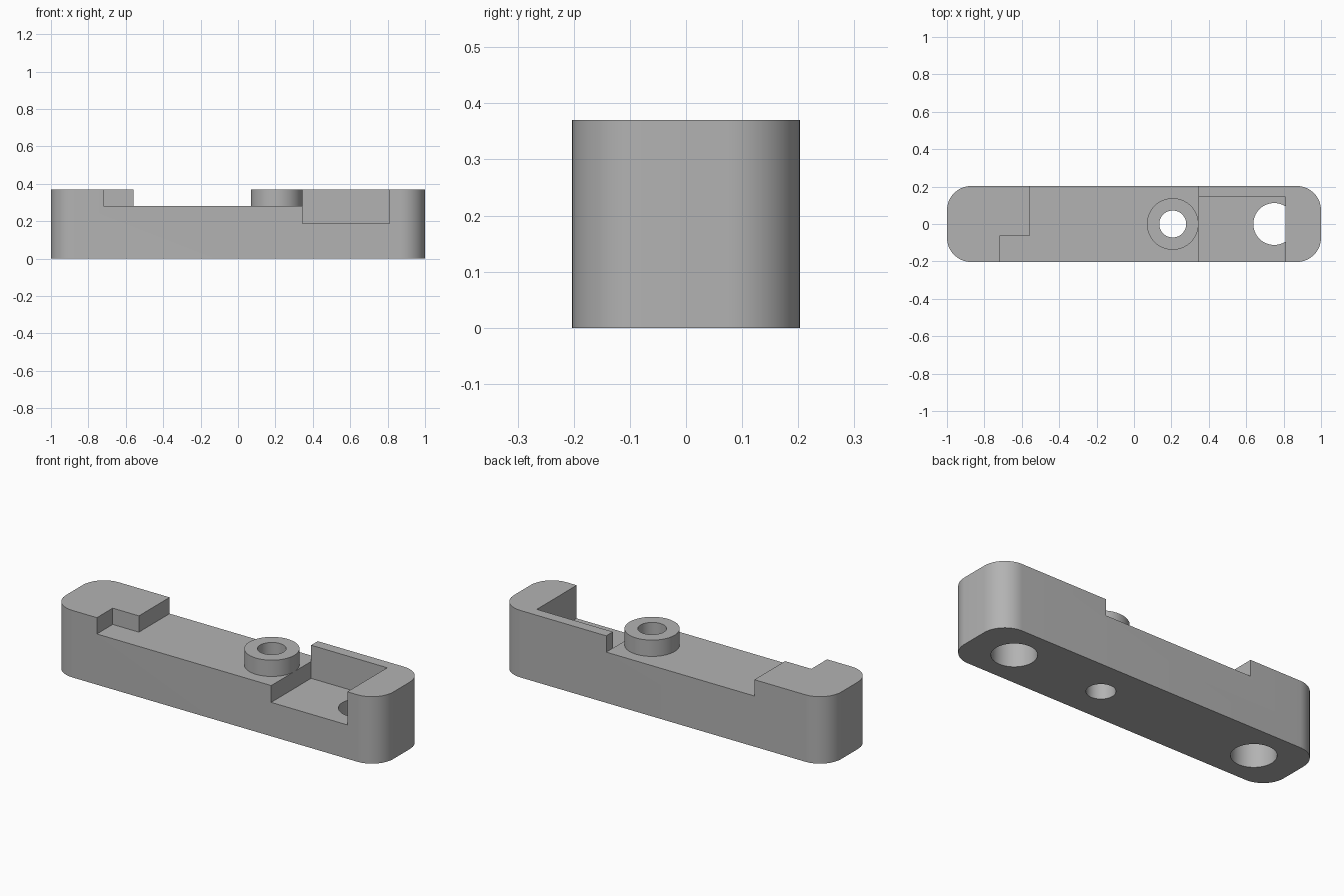
import bpy, bmesh
from math import cos, sin, pi, radians

if "Cube" in bpy.data.objects:
    bpy.data.objects.remove(bpy.data.objects["Cube"])

HALF_WIDTH, HEIGHT, DECK, FLOOR = 0.203, 0.37, 0.28, 0.187
CORNER = 0.13
BOSS_X = 0.207

grey = bpy.data.materials.new("plain grey")
grey.use_nodes = True
grey.diffuse_color = (0.45, 0.45, 0.45, 1)
grey.node_tree.nodes["Principled BSDF"].inputs["Base Color"].default_value = grey.diffuse_color


def prism(name, outline, z0, z1):
    """Extrude a counter-clockwise outline from z0 to z1."""
    bm = bmesh.new()
    base = bm.faces.new([bm.verts.new((x, y, z0)) for x, y in outline])
    top = bmesh.ops.extrude_face_region(bm, geom=[base])["geom"]
    verts = [v for v in top if isinstance(v, bmesh.types.BMVert)]
    bmesh.ops.translate(bm, verts=verts, vec=(0, 0, z1 - z0))
    bmesh.ops.recalc_face_normals(bm, faces=bm.faces)
    mesh = bpy.data.meshes.new(name)
    bm.to_mesh(mesh)
    bm.free()
    mesh.materials.append(grey)
    obj = bpy.data.objects.new(name, mesh)
    bpy.context.collection.objects.link(obj)
    return obj


def circle(x, radius, n=64):
    return [(x + radius * cos(2 * pi * i / n), radius * sin(2 * pi * i / n)) for i in range(n)]


def box(x0, x1, y0, y1):
    return [(x0, y0), (x1, y0), (x1, y1), (x0, y1)]


def rounded_bar(n=16):
    pts = []
    for k, (sx, sy) in enumerate([(1, 1), (-1, 1), (-1, -1), (1, -1)]):
        for i in range(n + 1):
            a = pi / 2 * (k + i / n)
            pts.append((sx * (1 - CORNER) + CORNER * cos(a),
                        sy * (HALF_WIDTH - CORNER) + CORNER * sin(a)))
    return pts


def activate(obj):
    bpy.ops.object.select_all(action='DESELECT')
    obj.select_set(True)
    bpy.context.view_layer.objects.active = obj


def cut(obj, outline, z0, z1):
    """Subtract a prism and discard the cutter."""
    cutter = prism("cutter", outline, z0, z1)
    cutter.hide_render = True
    mod = obj.modifiers.new("cut", 'BOOLEAN')
    mod.operation, mod.solver, mod.object = 'DIFFERENCE', 'EXACT', cutter
    activate(obj)
    bpy.ops.object.modifier_apply(modifier=mod.name)
    bpy.data.objects.remove(cutter)


# Round-ended bar
body = prism("bar_body", rounded_bar(), 0, HEIGHT)

# Lowered deck, stepping round a corner at the left end
cut(body, [(-0.72, -0.4), (0.345, -0.4), (0.345, 0.4), (-0.56, 0.4),
           (-0.56, -0.065), (-0.72, -0.065)], DECK, 0.5)

# Deep pocket, open to the front
cut(body, box(0.345, 0.81, -0.4, 0.145), FLOOR, 0.5)

# Round sockets in the underside, and the bolt hole
for x in (-0.75, 0.75):
    cut(body, circle(x, 0.112), -0.1, FLOOR)
cut(body, circle(BOSS_X, 0.072), -0.1, 0.5)

# Raised ring round the bolt hole
boss = prism("bolt_ring", circle(BOSS_X, 0.138), DECK, HEIGHT)
cut(boss, circle(BOSS_X, 0.072), 0.1, 0.5)

for part in (body, boss):
    activate(part)
    bpy.ops.object.shade_smooth_by_angle(angle=radians(30))
